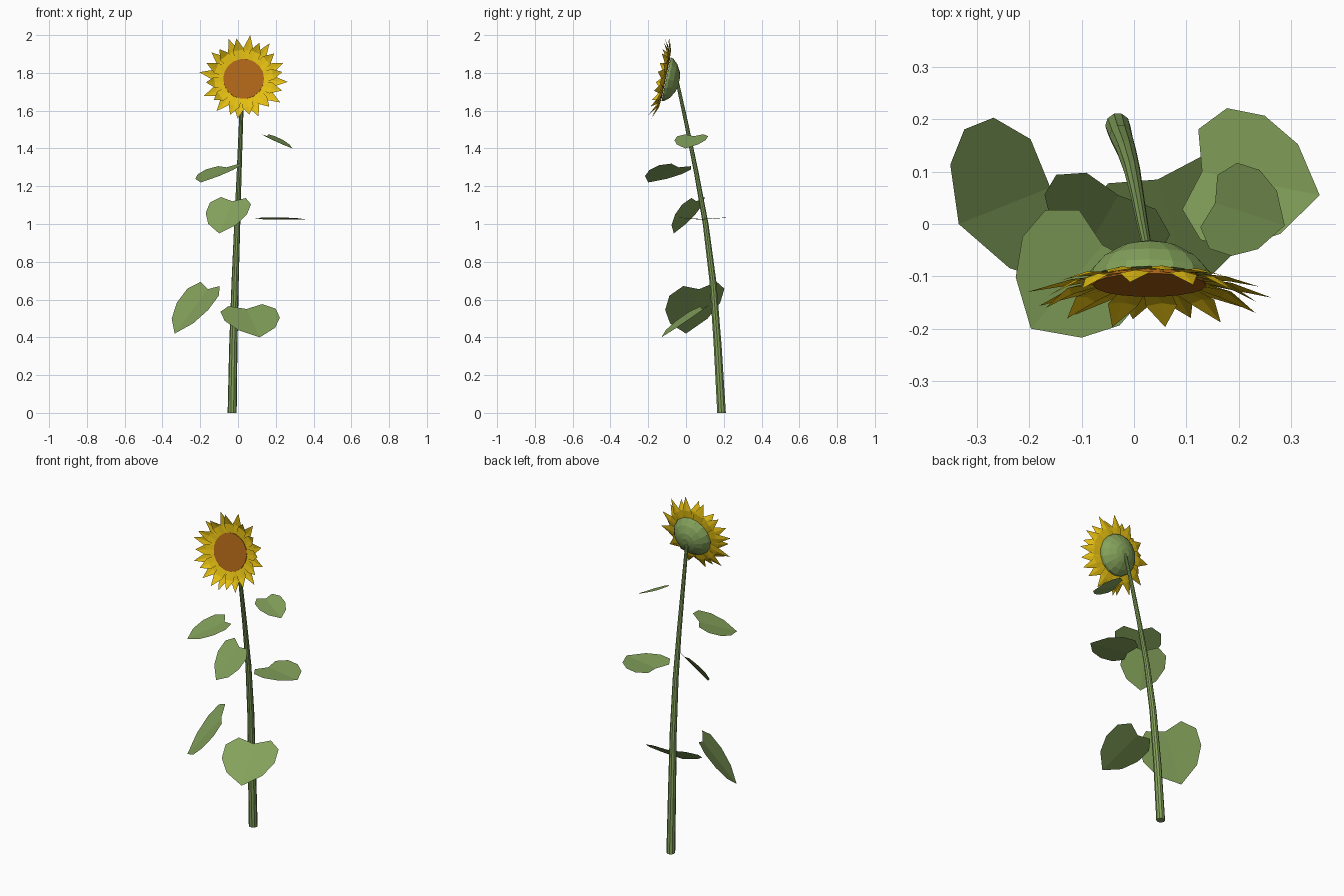
import bpy, math, random
from mathutils import Vector, Matrix

if "Cube" in bpy.data.objects:
    bpy.data.objects.remove(bpy.data.objects["Cube"])

random.seed(4)


def material(name, rgb):
    m = bpy.data.materials.new(name)
    m.diffuse_color = (*rgb, 1)
    m.use_nodes = True
    m.node_tree.nodes["Principled BSDF"].inputs["Base Color"].default_value = m.diffuse_color
    return m


GREEN = material("leaf green", (0.23, 0.36, 0.105))
YELLOW = material("petal yellow", (0.78, 0.52, 0.006))
BROWN = material("seed brown", (0.42, 0.13, 0.008))


def build(name, verts, faces, mat, matrix=None):
    me = bpy.data.meshes.new(name)
    me.from_pydata([tuple(v) for v in verts], [], faces)
    if matrix:
        me.transform(matrix)
    me.materials.append(mat)
    ob = bpy.data.objects.new(name, me)
    bpy.context.collection.objects.link(ob)
    return ob


def lathe(name, rings, sides, mat, matrix=None):
    """rings: list of (centre, radius), stacked along z; both ends closed."""
    verts, faces = [], []
    for c, r in rings:
        for i in range(sides):
            a = math.tau * i / sides
            verts.append(Vector(c) + Vector((r * math.cos(a), r * math.sin(a), 0)))
    for k in range(len(rings) - 1):
        for i in range(sides):
            j = (i + 1) % sides
            faces.append((k * sides + i, k * sides + j,
                          (k + 1) * sides + j, (k + 1) * sides + i))
    faces.append(tuple(reversed(range(sides))))
    top = (len(rings) - 1) * sides
    faces.append(tuple(range(top, top + sides)))
    return build(name, verts, faces, mat, matrix)


# Leaning, tapering stem
lathe("stem", [((-0.031, 0.188, 0), 0.024), ((-0.025, 0.168, 0.35), 0.022),
               ((-0.015, 0.142, 0.7), 0.019), ((-0.004, 0.104, 1.0), 0.016),
               ((0.006, 0.055, 1.27), 0.013), ((0.016, 0.0, 1.54), 0.011),
               ((0.026, -0.05, 1.77), 0.009)], 10, GREEN)

# Heart-shaped leaves folded along the midrib: notch, tip, width direction
HALF = [(-0.10, 0.34), (0.10, 0.56), (0.42, 0.56), (0.74, 0.38)]


def leaf(name, notch, tip, width):
    notch, tip = Vector(notch), Vector(tip)
    axis = tip - notch
    size = axis.length
    u = axis.normalized()
    w = Vector(width)
    w = (w - u * w.dot(u)).normalized()
    n = u.cross(w)
    if n.z < 0:
        n = -n
    verts = [notch, tip]
    for s in (1, -1):
        for a, b in HALF:
            verts.append(notch + size * (u * a + w * s * b + n * 0.07 * b))
    faces = [(0, 2, 3, 4, 5, 1), (1, 9, 8, 7, 6, 0)]
    if u.cross(w).z > 0:
        faces = [tuple(reversed(f)) for f in faces]
    # wind both halves so that they face upwards
    ob = build(name, verts, faces, GREEN)
    if ob.data.polygons[0].normal.z < 0:
        ob.data.flip_normals()


leaf("lower_left_leaf", (-.16, .07, .655), (-.335, 0, .42), (-.46, .87, .15))
leaf("lower_right_leaf", (.045, .085, .55), (.115, -.13, .40), (.96, .28, .06))
leaf("middle_right_leaf", (.13, .10, 1.025), (.355, .055, 1.025), (.22, .97, 0))
leaf("middle_front_leaf", (-.03, .055, 1.12), (-.10, -.065, .95), (-.84, .5, .1))
leaf("upper_left_leaf", (-.06, -.04, 1.30), (-.197, -.20, 1.22), (-.76, .65, -.1))
leaf("upper_right_leaf", (.155, .04, 1.465), (.288, -.003, 1.40), (.3, .9, 0))

# Head frame: local z points out of the flower face, tilted slightly up
HEAD = (Matrix.Translation((0.03, -0.113, 1.768))
        @ Matrix.Rotation(math.radians(78), 4, 'X'))

# Seed disc
lathe("seed_disc", [((0, 0, -0.006), 0.108), ((0, 0, 0.004), 0.108)],
      18, BROWN, HEAD)

# Green domed back of the head
lathe("head_back", [((0, 0, -0.078), 0.025), ((0, 0, -0.070), 0.055),
                    ((0, 0, -0.048), 0.092), ((0, 0, -0.022), 0.115),
                    ((0, 0, -0.008), 0.118)], 16, GREEN, HEAD)

# Two rings of pointed petals, each creased along its middle
verts, faces = [], []
for layer, (length, lift, z0) in enumerate([(0.228, 0.030, -0.006), (0.208, 0.045, -0.002)]):
    for i in range(12):
        a = math.tau * (i + 0.5 * layer + random.uniform(-.1, .1)) / 12 + math.radians(83)
        tip = length + (random.uniform(-0.010, 0.010) if i else 0.006)
        out = Vector((math.cos(a), math.sin(a), 0))
        side = Vector((-math.sin(a), math.cos(a), 0))
        up = Vector((0, 0, 1))
        b = len(verts)
        verts += [out * 0.09 + up * z0,
                  out * 0.10 + side * 0.026 + up * z0,
                  out * 0.155 + side * 0.030 + up * (z0 + lift * 0.3),
                  out * tip + up * (z0 + lift),
                  out * 0.155 - side * 0.030 + up * (z0 + lift * 0.3),
                  out * 0.10 - side * 0.026 + up * z0,
                  out * 0.155 + up * (z0 + lift * 0.3 - 0.005)]
        faces += [(b, b + 6, b + 2, b + 1), (b + 6, b + 3, b + 2),
                  (b, b + 5, b + 4, b + 6), (b + 6, b + 4, b + 3)]
build("petals", verts, faces, YELLOW, HEAD)
